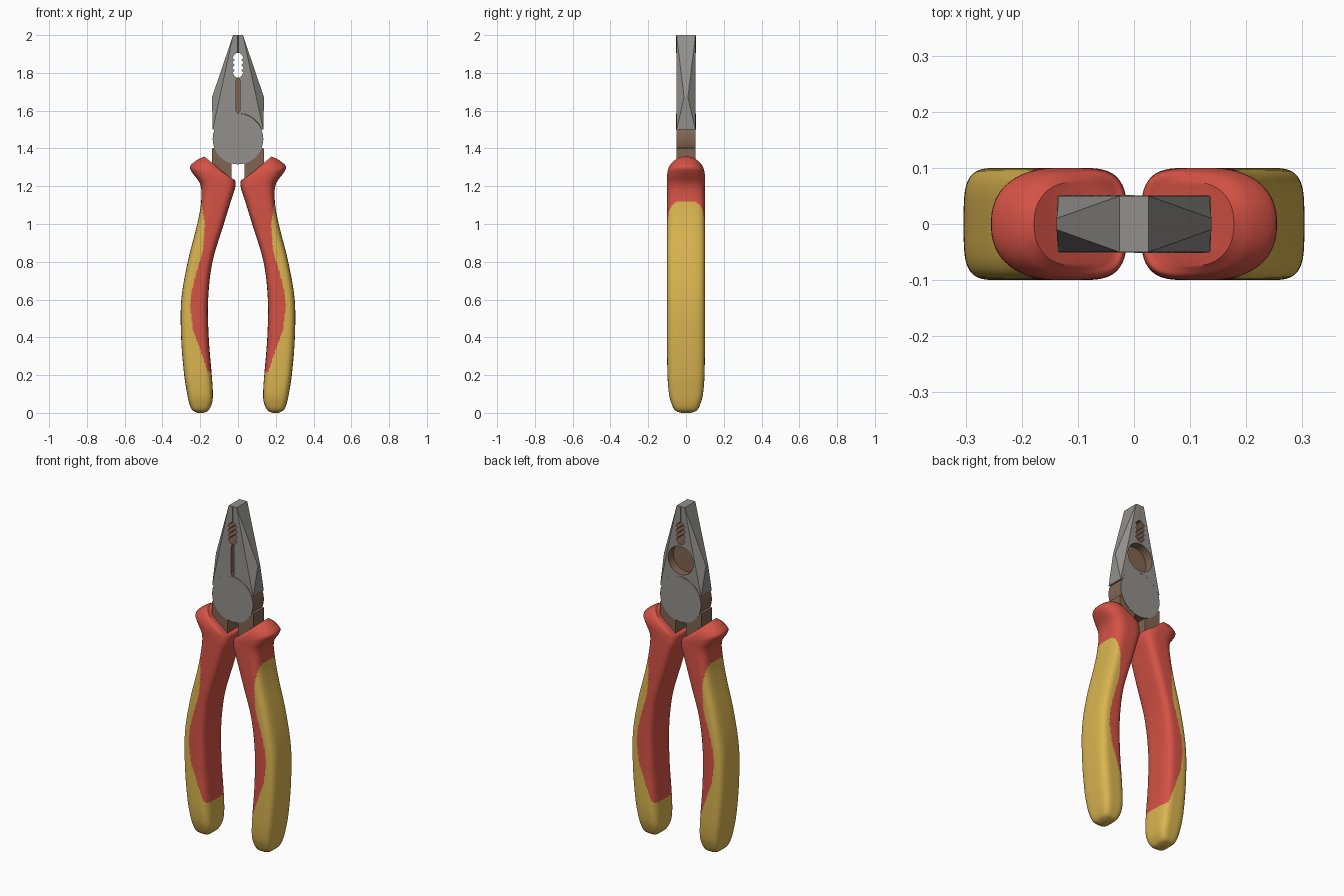
import bpy
import bmesh
from math import cos, sin, pi, radians
from mathutils import Vector

if "Cube" in bpy.data.objects:
    bpy.data.objects.remove(bpy.data.objects["Cube"])


def material(name, rgb):
    m = bpy.data.materials.new(name)
    m.use_nodes = True
    m.diffuse_color = (*rgb, 1)
    m.node_tree.nodes["Principled BSDF"].inputs["Base Color"].default_value = (*rgb, 1)
    return m


steel = material("steel grey", (0.29, 0.28, 0.26))
bare = material("raw brown metal", (0.22, 0.13, 0.085))
red = material("grip red", (0.66, 0.085, 0.06))
yellow = material("grip yellow", (0.70, 0.46, 0.08))


def finish(name, bm, mats, smooth=None):
    bmesh.ops.recalc_face_normals(bm, faces=bm.faces)
    mesh = bpy.data.meshes.new(name)
    bm.to_mesh(mesh)
    bm.free()
    ob = bpy.data.objects.new(name, mesh)
    bpy.context.collection.objects.link(ob)
    for m in mats:
        mesh.materials.append(m)
    bpy.ops.object.select_all(action='DESELECT')
    ob.select_set(True)
    bpy.context.view_layer.objects.active = ob
    if smooth:
        bpy.ops.object.shade_smooth_by_angle(angle=radians(smooth))
    return ob


def prism(name, outline, y0, y1, face_mat=1, smooth=None):
    """Extrude an (x, z) outline along y; the sides are always bare metal."""
    bm = bmesh.new()
    a = [bm.verts.new((x, y0, z)) for x, z in outline]
    b = [bm.verts.new((x, y1, z)) for x, z in outline]
    n = len(outline)
    for ring in (a, b):
        bm.faces.new(ring).material_index = face_mat
    for i in range(n):
        j = (i + 1) % n
        bm.faces.new((a[i], a[j], b[j], b[i])).material_index = 1
    return finish(name, bm, (steel, bare), smooth)


def circle(z, r, n=48):
    return [(r * cos(2 * pi * i / n), z + r * sin(2 * pi * i / n)) for i in range(n)]


# Jaws: faceted wedge with a pinched ridge on each side
bm = bmesh.new()
for x, y, z in ((0.026, 0.05, 2), (0.138, 0.01, 1.67), (0.134, 0.05, 1.5)):
    for sx in (-1, 1):
        for sy in (-1, 1):
            bm.verts.new((sx * x, sy * y, z))
bmesh.ops.convex_hull(bm, input=bm.verts)
bmesh.ops.dissolve_limit(bm, angle_limit=0.01, verts=bm.verts, edges=bm.edges)
jaws = finish("jaws", bm, (steel, bare))

# Toothed pipe grip, front cutting slot and rear cutter scoop
teeth = [(0.03 if i % 2 else 0.018, 1.785 + i * 0.014) for i in range(9)]
teeth[0], teeth[-1] = (0.009, 1.775), (0.009, 1.905)
grip_outline = teeth + [(-x, z) for x, z in reversed(teeth)]
slot_outline = [(0, 1.585), (0.01, 1.6), (0.01, 1.76), (0, 1.775),
                (-0.01, 1.76), (-0.01, 1.6)]
cutters = (prism("grip_cutter", grip_outline, -0.1, 0.1),
           prism("slot_cutter", slot_outline, -0.1, -0.02),
           prism("scoop_cutter", circle(1.68, 0.083), 0, 0.1))
bpy.context.view_layer.objects.active = jaws
for cutter in cutters:
    cutter.hide_render = True
    mod = jaws.modifiers.new("cut", 'BOOLEAN')
    mod.operation = 'DIFFERENCE'
    mod.solver = 'EXACT'
    mod.object = cutter
    bpy.ops.object.modifier_apply(modifier=mod.name)
    bpy.data.objects.remove(cutter)

# Pivot disc and the two necks
prism("pivot_disc", circle(1.45, 0.134), -0.051, 0.051, face_mat=0, smooth=30)
for side, s in (("left", 1), ("right", -1)):
    neck = [(0.035, 1.36), (0.1, 1.41), (0.137, 1.4), (0.137, 1.26), (0.035, 1.2)]
    prism(side + "_neck", [(s * x, z) for x, z in neck], -0.049, 0.049)


# Fine joint lines, repeated on the back by a half turn
def seam(name, points, turn):
    curve = bpy.data.curves.new(name, 'CURVE')
    curve.dimensions = '3D'
    curve.bevel_depth = 0.002
    curve.bevel_resolution = 0
    spline = curve.splines.new('POLY')
    spline.points.add(len(points) - 1)
    for p, (x, z) in zip(spline.points, points):
        p.co = (x, -0.05, z, 1)
    ob = bpy.data.objects.new(name, curve)
    curve.materials.append(bare)
    ob.rotation_euler.z = turn
    bpy.context.collection.objects.link(ob)


for face, turn in (("front", 0), ("back", pi)):
    seam(face + "_tip_seam", [(0, 1.905), (0, 1.998)], turn)
    arc = [(0.134 * cos(a * pi / 24), 1.45 + 0.134 * sin(a * pi / 24)) for a in range(3, 13)]
    seam(face + "_joint_seam", arc, turn)

# Handle sections: outer x, z, inner x, z, half depth
SECTIONS = [Vector(v) for v in (
    (0.215, 0, 0.185, 0, 0.025),
    (0.242, 0.015, 0.158, 0.012, 0.058),
    (0.258, 0.05, 0.138, 0.05, 0.077),
    (0.269, 0.1, 0.133, 0.1, 0.09),
    (0.285, 0.2, 0.139, 0.2, 0.098),
    (0.301, 0.4, 0.155, 0.4, 0.1),
    (0.3, 0.6, 0.158, 0.6, 0.1),
    (0.266, 0.8, 0.135, 0.8, 0.1),
    (0.216, 1, 0.075, 1, 0.1),
    (0.195, 1.12, 0.038, 1.12, 0.1),
    (0.2, 1.21, 0.018, 1.18, 0.1),
    (0.247, 1.28, 0.013, 1.21, 0.1),
    (0.254, 1.305, 0.014, 1.225, 0.099),
    (0.215, 1.34, 0.018, 1.234, 0.092),
    (0.178, 1.357, 0.028, 1.234, 0.075))]

# Yellow lies outside this line: z, x
EDGE = ((0, 0), (0.19, 0.1), (0.22, 0.16), (0.335, 0.2), (0.44, 0.238),
        (0.57, 0.255), (0.68, 0.238), (0.865, 0.184), (1, 0.176), (1.12, 0.194))


def is_yellow(x, z):
    for (z0, x0), (z1, x1) in zip(EDGE, EDGE[1:]):
        if z0 <= z < z1:
            return x > x0 + (x1 - x0) * (z - z0) / (z1 - z0)
    return False


def smooth_sections():
    """Catmull-Rom spline through the sections at an even, fine spacing."""
    last = len(SECTIONS) - 1
    for i in range(last):
        p0, p1 = SECTIONS[max(i - 1, 0)], SECTIONS[i]
        p2, p3 = SECTIONS[i + 1], SECTIONS[min(i + 2, last)]
        gap = (p2 - p1).length
        m1 = (p2 - p0) * gap / ((p1 - p0).length + gap)
        m2 = (p3 - p1) * gap / ((p3 - p2).length + gap)
        steps = max(3, int(gap / 0.009))
        for k in range(steps):
            t = k / steps
            h = t * t * (3 - 2 * t)
            yield (p1 * (1 - h) + p2 * h + m1 * t * (1 - t) ** 2
                   - m2 * t * t * (1 - t))
    yield SECTIONS[last]


def handle(name, s, n=88):
    bm = bmesh.new()
    rings = []
    for xo, zo, xi, zi, depth in smooth_sections():
        # the outer side turns rounder at the flared collar
        collar = min(max((zo - 1.1) / 0.18, 0), 1)
        ring = []
        for i in range(n):
            a = 2 * pi * i / n
            c, d = cos(a), sin(a)
            e = 4 - 1.7 * collar if c > 0 else 4
            r = (abs(c) ** e + abs(d) ** e) ** (-1 / e)
            f = (1 + r * c) / 2
            ring.append(bm.verts.new((s * (xi + (xo - xi) * f), depth * r * d,
                                      zi + (zo - zi) * f)))
        rings.append(ring)
    for a, b in zip(rings, rings[1:]):
        for i in range(n):
            j = (i + 1) % n
            bm.faces.new((a[i], a[j], b[j], b[i]))
    bm.faces.new(rings[0])
    bm.faces.new(rings[-1])
    for f in bm.faces:
        c = f.calc_center_median()
        f.material_index = int(is_yellow(abs(c.x), max(c.z, 0)))
    finish(name, bm, (red, yellow), 45)


handle("left_handle", 1)
handle("right_handle", -1)
